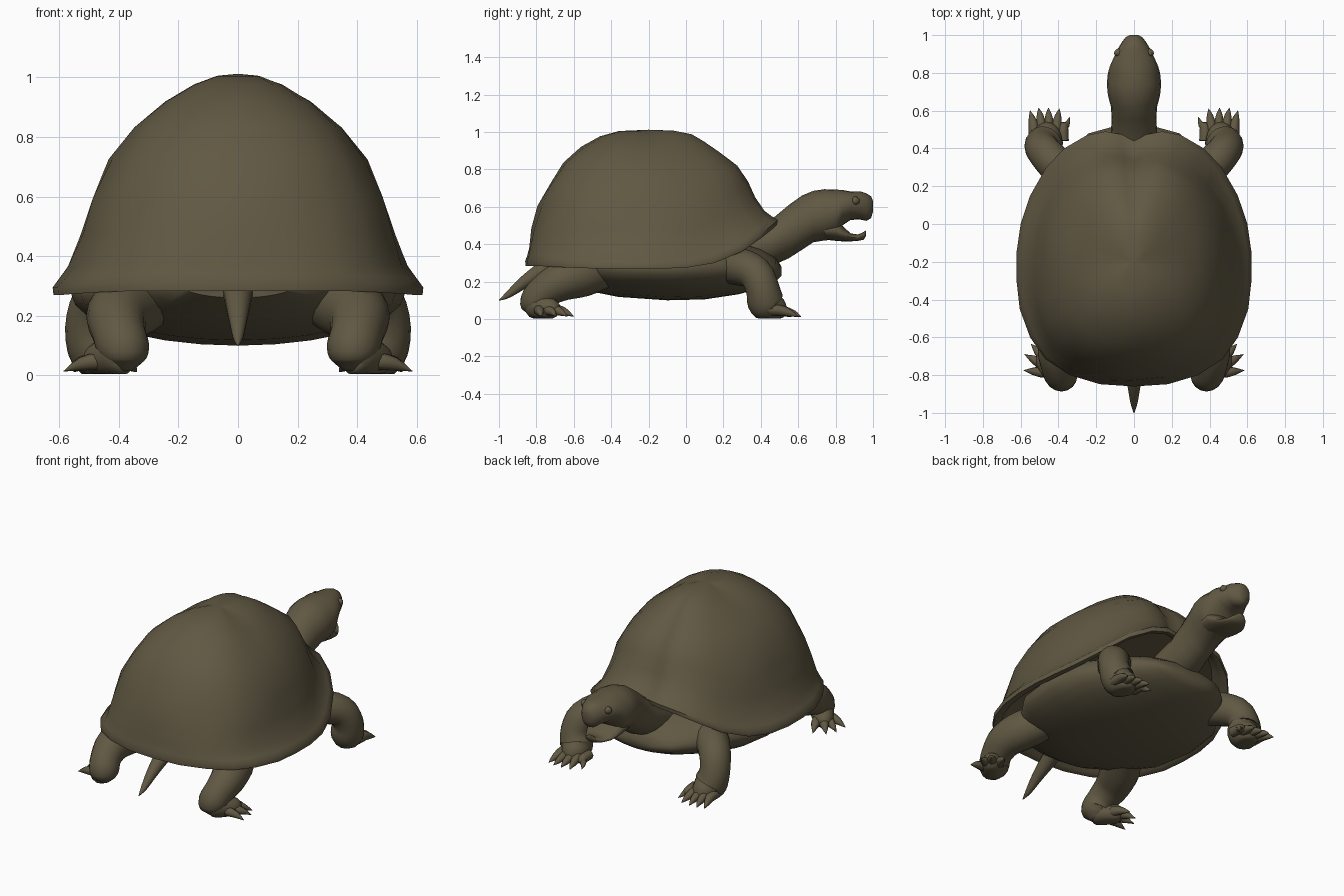
import bpy, bmesh, math
from mathutils import Vector

skin = bpy.data.materials.new("olive brown")
skin.diffuse_color = (0.118, 0.098, 0.056, 1)


def make(name, rings, angle=50):
    """Skin closed rings of points into one smooth object, capping both ends."""
    bm = bmesh.new()
    loops = [[bm.verts.new(p) for p in r] for r in rings]
    n = len(loops[0])
    for a, b in zip(loops, loops[1:]):
        for i in range(n):
            j = (i + 1) % n
            bm.faces.new((a[i], a[j], b[j], b[i]))
    for end in (loops[0], loops[-1]):
        bm.faces.new(end)
    bmesh.ops.remove_doubles(bm, verts=bm.verts, dist=0.0005)
    bmesh.ops.recalc_face_normals(bm, faces=bm.faces)
    me = bpy.data.meshes.new(name)
    bm.to_mesh(me)
    bm.free()
    me.materials.append(skin)
    ob = bpy.data.objects.new(name, me)
    bpy.context.collection.objects.link(ob)
    bpy.ops.object.select_all(action='DESELECT')
    ob.select_set(True)
    bpy.context.view_layer.objects.active = ob
    bpy.ops.object.shade_smooth_by_angle(angle=math.radians(angle))
    return ob


def loft(name, stations, n=20):
    """Upright oval sections: (y, top z, bottom z, half width)."""
    rings = []
    for y, top, bot, w in stations:
        c, h = (top + bot) / 2, (top - bot) / 2
        rings.append([(w * math.cos(t), y, c + h * math.sin(t))
                      for t in (2 * math.pi * i / n for i in range(n))])
    return make(name, rings)


def tube(name, path, n=14, side=1):
    """Round limb along points (x, y, z, radius), eased between the points."""
    pts = []
    for i in range(len(path) - 1):
        q = [Vector(path[max(0, min(len(path) - 1, i + k))]) for k in (-1, 0, 1, 2)]
        for t in (0, 1 / 3, 2 / 3):
            pts.append(0.5 * (2 * q[1] + (q[2] - q[0]) * t
                              + (2 * q[0] - 5 * q[1] + 4 * q[2] - q[3]) * t * t
                              + (3 * q[1] - q[0] - 3 * q[2] + q[3]) * t ** 3))
    pts.append(Vector(path[-1]))
    rings = []
    for i, p in enumerate(pts):
        d = (pts[min(i + 1, len(pts) - 1)] - pts[max(i - 1, 0)]).to_3d().normalized()
        u = d.cross(Vector((0.3, 0.8, 0.52)) if abs(d.x) > 0.8 else Vector((1, 0, 0))).normalized()
        v = d.cross(u)
        r = max(p[3], 0.001)
        ring = []
        for k in range(n):
            t = 2 * math.pi * k / n
            o = p.to_3d() + r * (u * math.cos(t) + v * math.sin(t))
            ring.append((side * o.x, o.y, max(o.z, 0.004)))
        rings.append(ring)
    return make(name, rings)


# Shell rim, right half from front notch to back: x, y, z
rim = [(0, .45, .52), (.07, .475, .53), (.15, .49, .53), (.25, .47, .51), (.37, .40, .455),
       (.465, .30, .385), (.55, .15, .325), (.60, 0, .30), (.622, -.15, .295), (.622, -.30, .295),
       (.605, -.45, .295), (.55, -.60, .30), (.47, -.715, .305), (.34, -.80, .31),
       (.18, -.848, .31), (0, -.86, .31)]
rim += [(-x, y, z) for x, y, z in rim[-2:0:-1]]
# Dome profile: height fraction, then radius fraction at side, back and front
profile = [(0, 1, 1, 1), (.04, .96, .99, .955), (.10, .905, .98, .90), (.25, .845, .95, .825),
           (.42, .785, .89, .77), (.60, .69, .80, .69), (.75, .555, .69, .55), (.87, .38, .54, .43),
           (.95, .21, .39, .34), (.99, .06, .24, .20), (1, .0, .0, .0)]
cy, peak = -.2, 1.012


def shell_ring(h, s, b, f, lift=0):
    ring = []
    for x, y, z in rim:
        d = Vector((x / .62, (y - cy) / .67)).normalized()
        w = d.y * d.y
        k = s * (1 - w) + (b if d.y < 0 else f) * w
        # gentle scute swelling
        k *= 1 + .014 * math.sin(4 * math.pi * h) * math.cos(6 * math.atan2(d.y, d.x))
        ring.append((x * k, cy + (y - cy) * k, z + (peak - z) * h + lift))
    return ring


shell = [shell_ring(*p) for p in profile[::-1]]
shell.append(shell_ring(0, .995, .995, .995, -.026))
shell.append(shell_ring(0, .93, .93, .94, -.02))
shell.append(shell_ring(0, .86, .88, .86, .06))
make("shell", shell, 60)

# Belly plate
loft("belly_plate", [(-.74, .36, .26, .20), (-.66, .40, .205, .30), (-.52, .42, .150, .42),
                     (-.36, .44, .118, .53), (-.10, .45, .10, .56), (.10, .45, .105, .53),
                     (.28, .42, .132, .42), (.40, .38, .165, .33), (.48, .33, .20, .24),
                     (.51, .28, .23, .13)], 28)

# Neck running into the upper head, ending in a blunt beak
loft("neck_and_head", [(.28, .46, .24, .14), (.46, .535, .285, .125), (.55, .61, .325, .118),
                       (.62, .66, .37, .122), (.68, .685, .41, .138), (.74, .694, .42, .144),
                       (.80, .692, .425, .138), (.835, .69, .50, .128), (.88, .682, .53, .108),
                       (.93, .683, .532, .084), (.965, .672, .525, .063), (.99, .655, .54, .043),
                       (1.0, .63, .575, .022)])
loft("lower_jaw", [(.74, .53, .425, .115), (.80, .53, .418, .122), (.84, .495, .415, .108),
                   (.88, .458, .415, .088), (.92, .452, .418, .066), (.95, .465, .424, .045),
                   (.963, .475, .445, .025)])

# Tail
tube("tail", [(0, -.62, .33, .065), (0, -.74, .275, .05), (0, -.86, .20, .034),
              (0, -.95, .13, .018), (0, -1.0, .10, .002)])

for side, label in ((1, "right"), (-1, "left")):
    # Eyes, low bulges on the cheeks
    tube(label + "_eye", [(.085, .885, .632, .001), (.085, .893, .632, .018),
                          (.083, .905, .632, .023), (.078, .92, .632, .016),
                          (.073, .928, .632, .001)], 10, side)
    # Front leg and its forward claws
    tube(label + "_front_leg", [(.28, .18, .28, .09), (.38, .28, .28, .10), (.465, .37, .245, .092),
                                (.49, .41, .16, .09), (.475, .425, .095, .098),
                                (.463, .45, .065, .088), (.455, .505, .045, .06),
                                (.45, .535, .035, .02)], 16, side)
    for i, (x0, x1, y1) in enumerate(((.53, .55, .60), (.49, .505, .615), (.45, .453, .615),
                                      (.41, .395, .61), (.375, .34, .565))):
        tube(f"{label}_front_claw_{i + 1}", [(x0, .44, .05, .03), (x0, .51, .045, .028),
                                             ((x0 + x1) / 2, y1 - .04, .03, .018),
                                             (x1, y1, .012, .001)], 8, side)
    # Hind leg, with the foot turned outward
    tube(label + "_hind_leg", [(.28, -.42, .27, .10), (.36, -.55, .235, .115),
                               (.405, -.67, .20, .105), (.40, -.76, .145, .09),
                               (.385, -.80, .09, .088), (.385, -.80, .05, .07),
                               (.385, -.80, .015, .03)], 16, side)
    tube(label + "_hind_foot", [(.365, -.83, .07, .035), (.39, -.81, .07, .068),
                                (.44, -.755, .06, .065), (.48, -.71, .05, .05),
                                (.50, -.69, .04, .02)], 14, side)
    for i, (x, y, tx, ty) in enumerate(((.47, -.785, .585, -.775), (.48, -.745, .58, -.69),
                                        (.475, -.71, .545, -.635), (.435, -.70, .475, -.60))):
        tube(f"{label}_hind_claw_{i + 1}", [(.42, -.77, .05, .03), (x, y, .048, .03),
                                            ((x + tx) / 2, (y + ty) / 2, .038, .022),
                                            (tx, ty, .014, .001)], 8, side)
